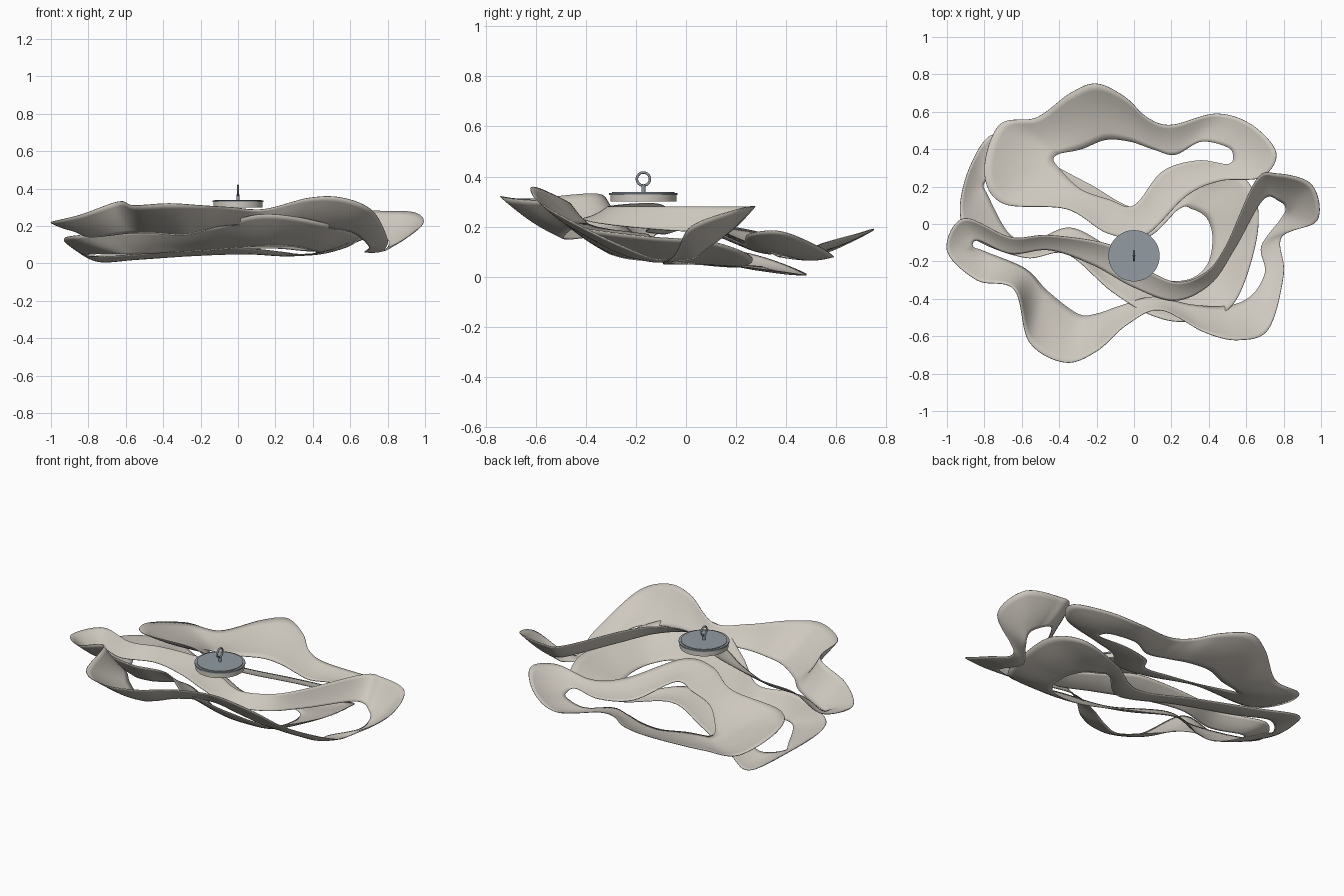
import bpy
import bmesh
import math
from mathutils import Vector

default_cube = bpy.data.objects.get("Cube")
if default_cube:
    bpy.data.objects.remove(default_cube, do_unlink=True)


def make_material(name, red, green, blue):
    material = bpy.data.materials.new(name)
    material.use_nodes = True
    colour = (red, green, blue, 1)
    material.diffuse_color = colour
    material.node_tree.nodes["Principled BSDF"].inputs["Base Color"].default_value = colour
    return material


warm_white = make_material("warm white", .62, .58, .52)
steel_grey = make_material("steel grey", .29, .33, .36)


def catmull_rom(before, start, end, after, t):
    """Smooth point between start and end of four control points."""
    linear = end - before
    square = 2 * before - 5 * start + 4 * end - after
    cubic = 3 * start - before - 3 * end + after
    return (2 * start + linear * t + square * t * t + cubic * t ** 3) / 2


def smooth_loop(points, steps):
    """Closed smooth curve through all control points."""
    count = len(points)
    curve = []
    for i in range(count):
        neighbours = [points[(i + offset) % count] for offset in (-1, 0, 1, 2)]
        for step in range(steps):
            curve.append(catmull_rom(*neighbours, step / steps))
    return curve


def shade_smooth(obj):
    bpy.ops.object.select_all(action="DESELECT")
    obj.select_set(True)
    bpy.context.view_layer.objects.active = obj
    bpy.ops.object.shade_smooth_by_angle(angle=math.radians(40))


def add_object(name, mesh_builder, material):
    """Turn a bmesh into a named, coloured, smooth object."""
    mesh = bpy.data.meshes.new(name)
    bmesh.ops.recalc_face_normals(mesh_builder, faces=mesh_builder.faces)
    mesh_builder.to_mesh(mesh)
    mesh_builder.free()
    mesh.materials.append(material)
    obj = bpy.data.objects.new(name, mesh)
    bpy.context.collection.objects.link(obj)
    shade_smooth(obj)
    return obj


def ribbon_loop(name, sections, steps=10, across=8, sag=.05):
    """Closed ribbon; each section is outer x, y, z and inner x, y, z in hundredths."""
    outer = smooth_loop([Vector(s[:3]) / 100 for s in sections], steps)
    inner = smooth_loop([Vector(s[3:]) / 100 for s in sections], steps)
    builder = bmesh.new()
    rows = []
    for rim, hole in zip(outer, inner):
        dip = Vector((0, 0, -sag * (rim - hole).length))
        row = []
        for k in range(across + 1):
            u = k / across
            row.append(builder.verts.new(rim.lerp(hole, u) + dip * math.sin(math.pi * u)))
        rows.append(row)
    for i, row in enumerate(rows):
        following = rows[(i + 1) % len(rows)]
        for k in range(across):
            builder.faces.new((row[k], row[k + 1], following[k + 1], following[k]))
    obj = add_object(name, builder, warm_white)
    sheet = obj.modifiers.new("sheet thickness", "SOLIDIFY")
    sheet.thickness = .004
    sheet.offset = 0
    return obj


# Front ribbon, carrying the hanging disc
ribbon_loop("front_ribbon", [
    (-100, -14, 22, -86, -12, 17), (-91, 3, 22, -83, -9, 17),
    (-66, -7, 24, -66, -16, 18), (-45, -6, 26, -45, -14, 20),
    (-13, -11, 29, -22, -22, 22), (3, -22, 29, 0, -34, 24),
    (22, -31, 28, 22, -41, 23), (38, -26, 28, 41, -32, 21),
    (49, -12, 28, 54, -13, 19), (65, 23, 28, 69, 13, 17),
    (76, 27, 28, 78, 12, 14), (95, 21, 27, 81, 8, 11),
    (98, 2, 20, 78, 2, 7), (79, -7, 7, 68, -12, 6),
    (80, -27, 13, 70, -26, 9), (72, -56, 28, 62, -39, 16),
    (56, -62, 35, 48, -44, 19), (38, -58, 35, 30, -43, 21),
    (14, -46, 29, 10, -39, 21), (-4, -54, 30, -8, -44, 20),
    (-20, -68, 31, -20, -48, 17), (-37, -74, 32, -30, -48, 15),
    (-56, -63, 31, -46, -36, 16), (-64, -35, 33, -58, -24, 16),
    (-84, -30, 26, -79, -15, 14),
])

# Back ribbon, with a broad left lobe and a narrow right loop
ribbon_loop("back_ribbon", [
    (-20, 75, 19, -15, 45, 8), (-5, 68, 17, -2, 44, 8),
    (7, 57, 14, 10, 40, 8), (20, 53, 12, 22, 37, 8),
    (44, 59, 8, 36, 44, 7), (63, 53, 12, 50, 41, 8),
    (76, 38, 18, 53, 36, 9), (68, 25, 17, 50, 32, 10),
    (46, 23, 13, 34, 34, 9), (28, 15, 16, 15, 28, 11),
    (6, -6, 25, 0, 10, 19), (-14, -5, 26, -13, 13, 18),
    (-36, 8, 23, -29, 19, 16), (-70, 11, 21, -41, 31, 11),
    (-80, 28, 18, -43, 35, 9), (-72, 53, 11, -41, 37, 8),
    (-52, 57, 10, -38, 38, 8), (-34, 70, 16, -28, 40, 8),
])

# Lowest ribbon, running under the other two
ribbon_loop("lower_ribbon", [
    (-93, 6, 13, -78, 15, 5), (-85, -8, 15, -66, -6, 5),
    (-58, -18, 17, -52, -8, 5), (-36, -16, 17, -34, -2, 6),
    (-12, -36, 20, -14, -12, 7), (10, -49, 26, 10, -28, 9),
    (30, -52, 25, 28, -30, 9), (52, -44, 20, 39, -22, 7),
    (64, -15, 16, 42, -8, 6), (66, 10, 14, 39, 3, 5),
    (56, 26, 8, 31, 8, 5), (30, 22, 4, 24, 8, 6),
    (4, 8, 5, 4, -8, 8), (-25, 22, 4, -25, 5, 8),
    (-55, 38, 2, -52, 20, 5), (-75, 48, 1, -70, 30, 4),
    (-88, 30, 8, -80, 22, 4),
])

MOUNT_Y = -.17


def upright_cylinder(name, radius, bottom, top, material, sides=64):
    builder = bmesh.new()
    bmesh.ops.create_cone(builder, cap_ends=True, segments=sides,
                          radius1=radius, radius2=radius, depth=top - bottom)
    bmesh.ops.translate(builder, verts=builder.verts,
                        vec=(0, MOUNT_Y, (bottom + top) / 2))
    return add_object(name, builder, material)


# Hanging disc: base, cap with a raised centre, and post
upright_cylinder("disc_base", .132, .3, .327, warm_white)
upright_cylinder("disc_cap", .137, .327, .335, steel_grey)
upright_cylinder("disc_centre", .125, .335, .339, steel_grey)
upright_cylinder("ring_post", .008, .339, .368, steel_grey, 16)

# Hanging ring standing on the post
bpy.ops.mesh.primitive_torus_add(
    major_radius=.026, minor_radius=.005, major_segments=40, minor_segments=12,
    location=(0, MOUNT_Y, .39), rotation=(0, math.pi / 2, 0))
ring = bpy.context.object
ring.name = "hanging_ring"
ring.data.materials.append(steel_grey)
shade_smooth(ring)
